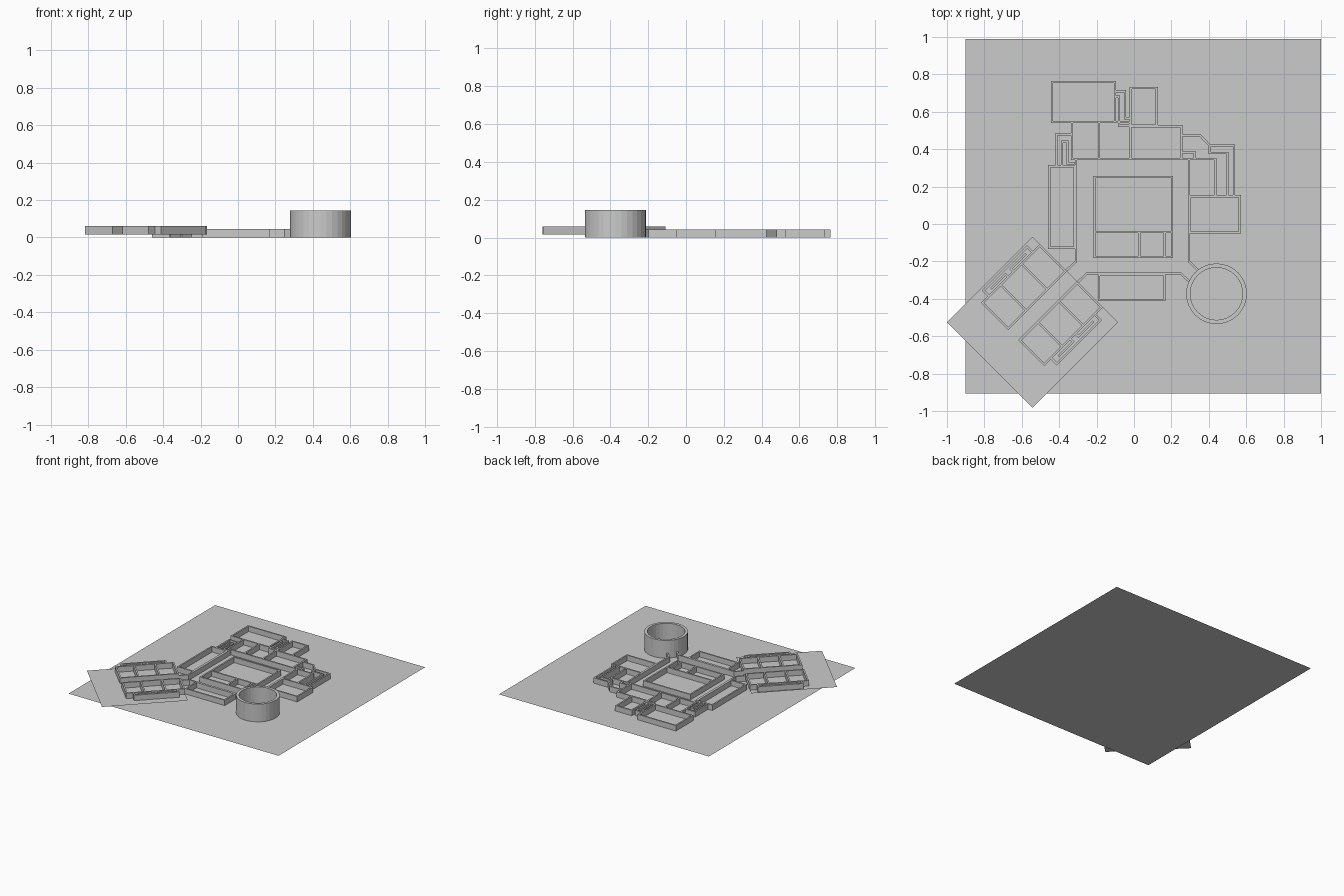
import bpy, bmesh, math
from mathutils import Vector, Matrix

if "Cube" in bpy.data.objects:
    bpy.data.objects.remove(bpy.data.objects["Cube"])

grey = bpy.data.materials.new("plain grey")
grey.diffuse_color = (0.6, 0.6, 0.6, 1)
grey.use_nodes = True
grey.node_tree.nodes["Principled BSDF"].inputs["Base Color"].default_value = grey.diffuse_color

T = 0.012            # wall thickness
H = 0.044            # wall height
WING = Matrix.Translation((-0.543, -0.525, 0.016)) @ Matrix.Rotation(math.radians(45), 4, 'Z')
HOME = Matrix.Identity(4)


def finish(name, bm, matrix=HOME):
    me = bpy.data.meshes.new(name)
    bm.normal_update()
    bm.to_mesh(me)
    bm.free()
    me.materials.append(grey)
    ob = bpy.data.objects.new(name, me)
    ob.matrix_world = matrix
    bpy.context.collection.objects.link(ob)
    return ob


def add_wall(bm, pts, closed=False, t=T, h=H):
    """Mitred upright wall along a centre line."""
    pts = [Vector(p) for p in pts]
    n = len(pts)
    rings = []
    for i, p in enumerate(pts):
        a = pts[i - 1] if closed or i > 0 else None
        b = pts[(i + 1) % n] if closed or i < n - 1 else None
        d1 = (p - a).normalized() if a is not None else (b - p).normalized()
        d2 = (b - p).normalized() if b is not None else d1
        n1, n2 = Vector((-d1.y, d1.x)), Vector((-d2.y, d2.x))
        m = (n1 + n2).normalized()
        m *= t / 2 / m.dot(n1)
        l, r = p + m, p - m
        rings.append([bm.verts.new((q.x, q.y, z)) for q, z in ((l, 0), (r, 0), (r, h), (l, h))])
    faces = []
    for i in range(n if closed else n - 1):
        A, B = rings[i], rings[(i + 1) % n]
        for k in range(4):
            j = (k + 1) % 4
            faces.append(bm.faces.new((A[k], A[j], B[j], B[k])))
    if not closed:
        faces += [bm.faces.new(rings[0]), bm.faces.new(rings[-1])]
    bmesh.ops.recalc_face_normals(bm, faces=faces)


def rect(x0, y0, x1, y1):
    return [(x0, y0), (x1, y0), (x1, y1), (x0, y1)]


def build(name, rects=(), lines=(), matrix=HOME):
    bm = bmesh.new()
    for r in rects:
        add_wall(bm, rect(*r), True)
    for l in lines:
        add_wall(bm, l)
    return finish(name, bm, matrix)


def slab(name, x0, y0, x1, y1, matrix=HOME):
    bm = bmesh.new()
    bm.faces.new([bm.verts.new((x, y, 0)) for x, y in rect(x0, y0, x1, y1)])
    finish(name, bm, matrix)


# ground sheets
slab("ground", -0.9, -0.905, 1.0, 0.99)
slab("wing_ground", -0.323, -0.323, 0.323, 0.323, WING)

# central block with its small rooms
build("central_block", [(-0.213, -0.176, 0.203, 0.251)],
      [[(-0.213, -0.043), (0.203, -0.043)],
       [(0.028, -0.043), (0.028, -0.176)],
       [(0.164, -0.043), (0.164, -0.176)]])

# hall around the central block
build("hall_walls", lines=[
    [(-0.364, -0.251), (-0.31, -0.2), (-0.31, 0.347), (0.294, 0.347), (0.294, -0.2), (0.345, -0.25)],
    [(-0.303, -0.313), (-0.252, -0.265), (0.25, -0.265), (0.298, -0.31)]])

# rooms around the hall
build("north_rooms", [(-0.438, 0.545, -0.102, 0.759), (-0.017, 0.525, 0.122, 0.727),
                      (-0.332, 0.347, -0.187, 0.545), (-0.187, 0.347, -0.02, 0.545),
                      (-0.02, 0.347, 0.252, 0.523)])
build("west_room", [(-0.453, -0.127, -0.318, 0.309)])
build("east_room", [(0.3, -0.046, 0.566, 0.149)])
build("south_room", [(-0.187, -0.407, 0.163, -0.272)])

# narrow passages
build("north_passage", lines=[
    [(-0.102, 0.71), (-0.048, 0.71), (-0.048, 0.565), (-0.017, 0.565)],
    [(-0.102, 0.68), (-0.08, 0.68), (-0.08, 0.525), (-0.02, 0.525)]])
build("west_passage", lines=[
    [(-0.415, 0.309), (-0.415, 0.48), (-0.332, 0.48)],
    [(-0.385, 0.309), (-0.385, 0.44), (-0.355, 0.44), (-0.355, 0.325), (-0.318, 0.325)]])
build("east_passage", lines=[
    [(0.252, 0.475), (0.352, 0.475), (0.405, 0.42), (0.535, 0.42), (0.535, 0.149)],
    [(0.252, 0.382), (0.325, 0.382), (0.325, 0.347)],
    [(0.294, 0.347), (0.435, 0.347), (0.435, 0.149)],
    [(0.405, 0.42), (0.405, 0.38), (0.5, 0.38), (0.5, 0.149)]])

# angled wing: two rows of three rooms with a service strip behind each
U = [-0.115, 0.021, 0.18, 0.317]
for side, near, far, strip in (("upper", 0.067, 0.262, 0.305), ("lower", -0.02, -0.205, -0.25)):
    lo, hi = sorted((near, far))
    mid = (far + strip) / 2
    build("wing_" + side + "_rooms", [(U[i], lo, U[i + 1], hi) for i in range(3)], matrix=WING)
    build("wing_" + side + "_strip", lines=[
        [(-0.065, far), (-0.065, strip), (0.265, strip), (0.265, far)],
        [(-0.03, mid), (0.08, mid), (0.08, far)],
        [(0.12, far), (0.12, mid), (0.235, mid)]], matrix=WING)

# round tower
bm = bmesh.new()
N = 32
add_wall(bm, [(0.151 * math.cos(2 * math.pi * i / N), 0.151 * math.sin(2 * math.pi * i / N))
              for i in range(N)], True, 0.022, 0.145)
finish("round_tower", bm, Matrix.Translation((0.441, -0.373, 0)))
